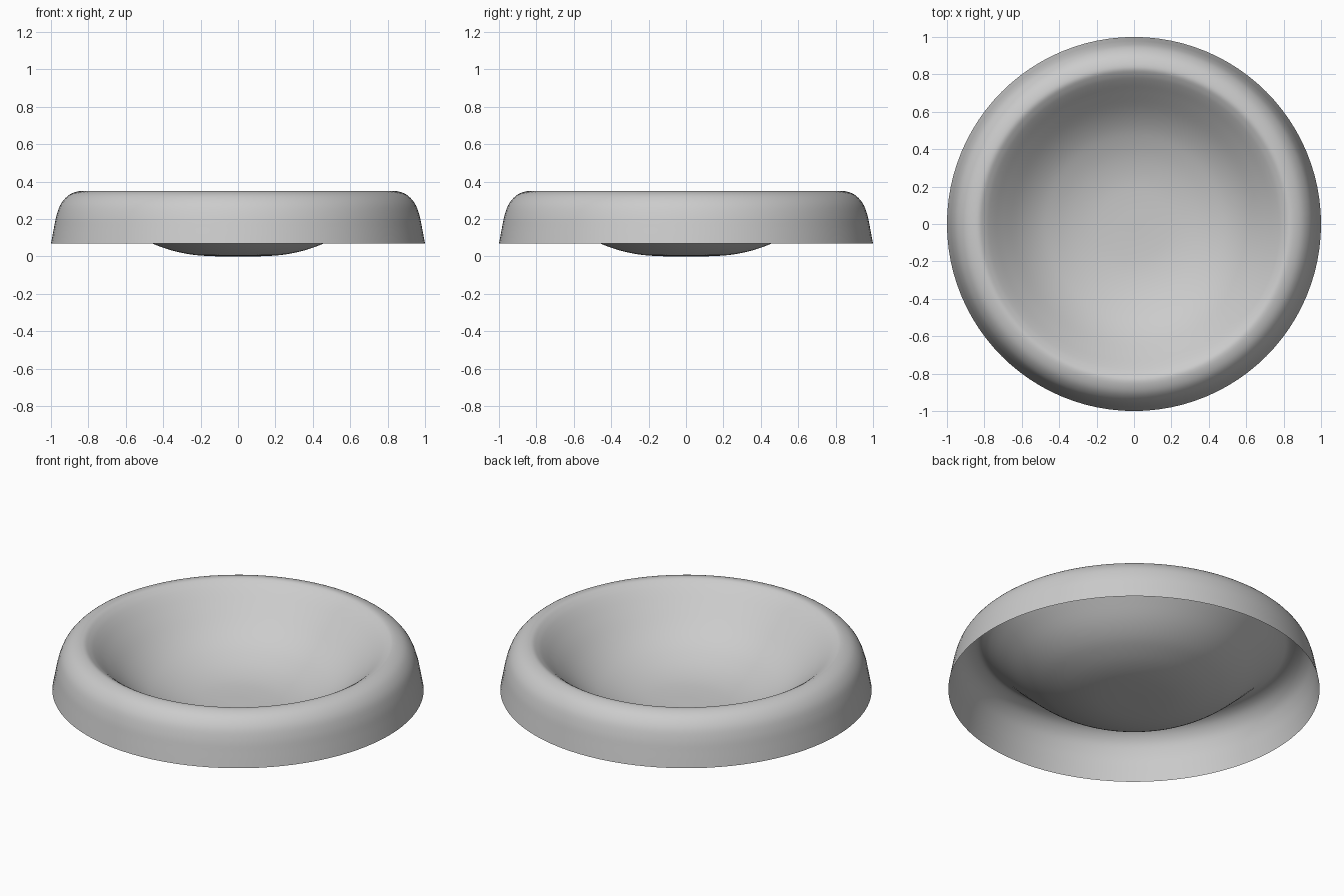
import bpy
import bmesh
import math
from mathutils import Vector

cube = bpy.data.objects.get("Cube")
if cube:
    bpy.data.objects.remove(cube, do_unlink=True)

SEGMENTS = 96
STEPS = 4

# Half section (radius, height): dish centre, over the rim, down the skirt
SECTION = [(0, 0), (0.12, 0.001), (0.24, 0.009), (0.35, 0.031), (0.45, 0.066),
           (0.53, 0.106), (0.61, 0.163), (0.70, 0.245), (0.76, 0.302),
           (0.80, 0.334), (0.84, 0.35), (0.90, 0.331), (0.945, 0.284),
           (0.97, 0.22), (0.985, 0.148), (1.0, 0.068)]


def smooth_path(points):
    """Catmull-Rom curve through the points."""
    pts = [Vector((r, 0, z)) for r, z in points]
    first = Vector((-pts[1].x, 0, pts[1].z))
    pts = [first] + pts + [2 * pts[-1] - pts[-2]]
    path = []
    for a, b, c, d in zip(pts, pts[1:], pts[2:], pts[3:]):
        for i in range(STEPS):
            t = i / STEPS
            path.append(b + 0.5 * t * (c - a + t * (2 * a - 5 * b + 4 * c - d
                                                    + t * (3 * (b - c) + d - a))))
    return path + [pts[-2]]


# Gray material
gray = bpy.data.materials.new("light_gray")
gray.use_nodes = True
color = (0.6, 0.6, 0.6, 1)
gray.diffuse_color = color
gray.node_tree.nodes["Principled BSDF"].inputs["Base Color"].default_value = color

# Dish: a thin turned shell, open underneath
bm = bmesh.new()
verts = [bm.verts.new(p) for p in smooth_path(SECTION)]
edges = [bm.edges.new(pair) for pair in zip(verts, verts[1:])]
bmesh.ops.spin(bm, geom=verts + edges, cent=(0, 0, 0), axis=(0, 0, 1),
               angle=2 * math.pi, steps=SEGMENTS, use_merge=True)
bmesh.ops.remove_doubles(bm, verts=bm.verts, dist=0.0001)
bm.normal_update()

# Turn the shell so its upper side faces outward
if sum(f.normal.z * f.calc_area() for f in bm.faces) < 0:
    bmesh.ops.reverse_faces(bm, faces=bm.faces)
for face in bm.faces:
    face.smooth = True

mesh = bpy.data.meshes.new("dish")
bm.to_mesh(mesh)
bm.free()
mesh.materials.append(gray)
dish = bpy.data.objects.new("dish", mesh)
bpy.context.collection.objects.link(dish)
